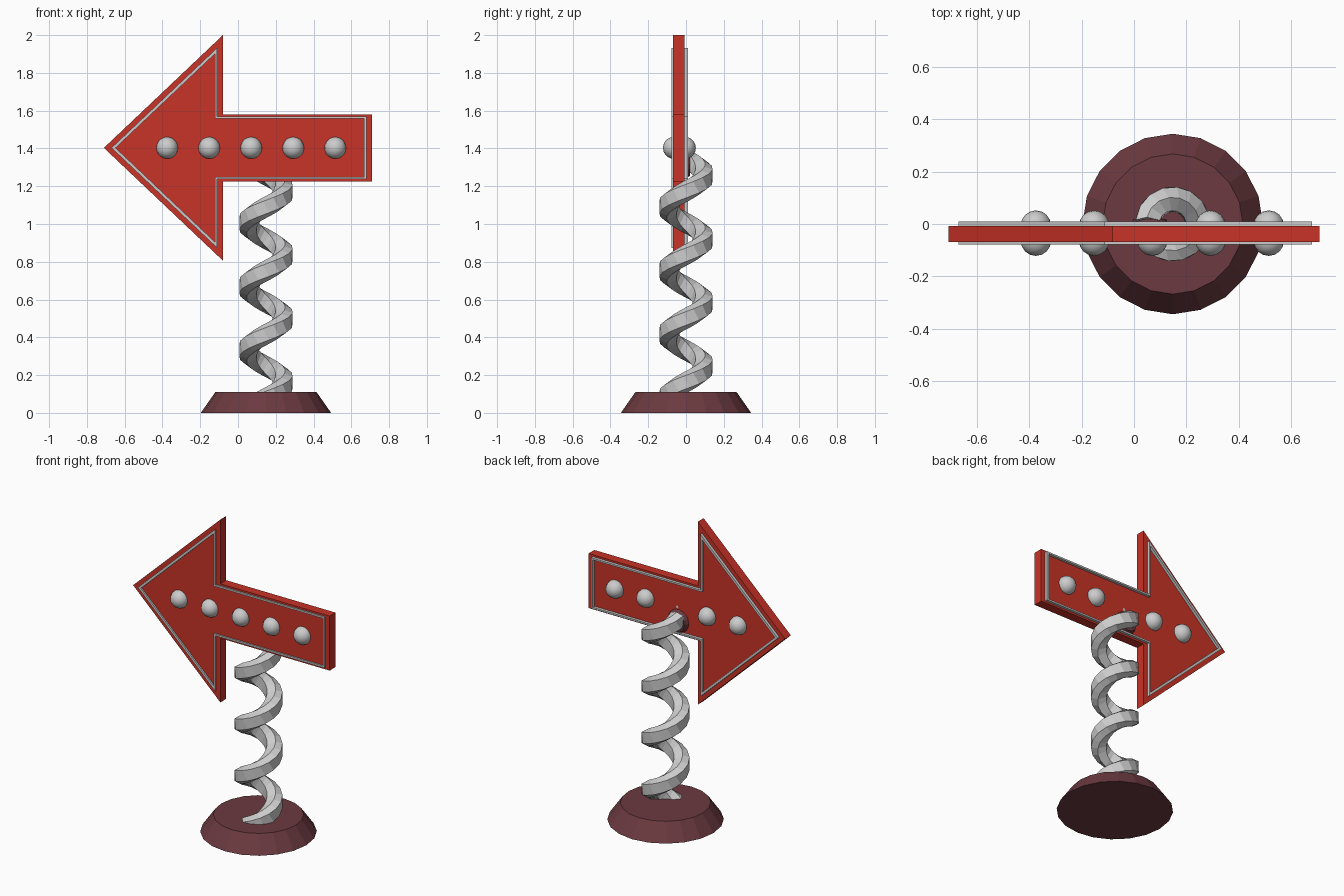
import bpy, bmesh
from math import sin, cos, radians, pi

if "Cube" in bpy.data.objects:
    bpy.data.objects.remove(bpy.data.objects["Cube"])

ZC = 1.403   # height of the arrow's centre line
CX = 0.148   # x of base and spring axis


def material(name, rgb):
    m = bpy.data.materials.new(name)
    m.diffuse_color = (*rgb, 1)
    m.use_nodes = True
    m.node_tree.nodes["Principled BSDF"].inputs["Base Color"].default_value = m.diffuse_color
    return m


RED = material("red", (0.58, 0.033, 0.02))
MAROON = material("maroon", (0.147, 0.042, 0.051))


def finish(name, bm, mat=None):
    bmesh.ops.recalc_face_normals(bm, faces=bm.faces)
    me = bpy.data.meshes.new(name)
    bm.to_mesh(me)
    bm.free()
    ob = bpy.data.objects.new(name, me)
    bpy.context.collection.objects.link(ob)
    if mat:
        me.materials.append(mat)
    return ob


def mirrored(half):
    """Closed arrow outline from the tip and its upper half (x, height)."""
    up = [(x, ZC + h) for x, h in half]
    down = [(x, ZC - h) for x, h in reversed(half[1:])]
    return up + down


def loft(bm, rings, closed=False, caps=True):
    """Skin a list of equal-length point rings."""
    vs = [[bm.verts.new(p) for p in r] for r in rings]
    n = len(vs[0])
    for i in range(len(vs) if closed else len(vs) - 1):
        a, b = vs[i], vs[(i + 1) % len(vs)]
        for j in range(n):
            k = (j + 1) % n
            bm.faces.new((a[j], a[k], b[k], b[j]))
    if caps and not closed:
        bm.faces.new(vs[0])
        bm.faces.new(vs[-1])


def at_y(loop, y):
    return [(x, y, z) for x, z in loop]


# Arrow board
board = mirrored([(-0.71, 0), (-0.08, 0.597), (-0.08, 0.178), (0.71, 0.178)])
bm = bmesh.new()
loft(bm, [at_y(board, -0.068), at_y(board, -0.008)])
finish("arrow_board", bm, RED)

# Raised outline trim on both faces
outer = mirrored([(-0.67, 0), (-0.11, 0.53), (-0.11, 0.166), (0.68, 0.166)])
inner = mirrored([(-0.648, 0), (-0.121, 0.499), (-0.121, 0.155), (0.667, 0.155)])
for side, y0, y1 in (("front", -0.078, -0.066), ("back", -0.01, 0.01)):
    bm = bmesh.new()
    loft(bm, [at_y(outer, y0), at_y(outer, y1), at_y(inner, y1), at_y(inner, y0)],
         closed=True)
    finish(side + "_trim", bm)

# Bulbs: five in front, four behind (the mount takes the middle place)
for side, y in (("front", -0.064), ("back", -0.006)):
    for i in range(5):
        if side == "back" and i == 2:
            continue
        bpy.ops.mesh.primitive_uv_sphere_add(
            segments=16, ring_count=10, radius=0.058,
            location=(-0.375 + 0.2225 * i, y, ZC))
        bpy.context.object.name = f"{side}_bulb_{i + 1}"
        bpy.ops.object.shade_smooth()

# Base
bpy.ops.mesh.primitive_cone_add(vertices=20, radius1=0.345, radius2=0.268,
                                depth=0.11, location=(CX, 0, 0.055))
base = bpy.context.object
base.name = "base"
base.data.materials.append(MAROON)

# Mount disc on the back of the board
bpy.ops.mesh.primitive_cone_add(vertices=16, radius1=0.076, radius2=0.062,
                                depth=0.03, location=(0.06, 0.005, 1.315),
                                rotation=(-pi / 2, 0, 0))
mount = bpy.context.object
mount.name = "spring_mount"
mount.data.materials.append(MAROON)

# Spring: six-sided section swept along a helix
PITCH, R = 0.337, 0.094
SECTION = [(0.047, 0.034), (0.005, 0.052), (-0.045, 0.03),
           (-0.045, -0.03), (0.005, -0.052), (0.047, -0.034)]
slope = PITCH / (2 * pi * R)
ct = 1 / (1 + slope * slope) ** 0.5
st = slope * ct
rings = []
STEP = 22.5
start, end = -157.5, 3 * 360 + 180
for i in range(int((end - start) / STEP) + 1):
    deg = start + i * STEP
    a = radians(deg)
    z = 0.163 + PITCH * deg / 360
    ring = []
    for u, v in SECTION:
        r = R + u
        # v runs along the helix binormal
        ring.append((CX + r * cos(a) + v * st * sin(a),
                     r * sin(a) - v * st * cos(a),
                     max(z + v * ct, 0.01)))
    rings.append(ring)
bm = bmesh.new()
loft(bm, rings)
finish("spring", bm)
